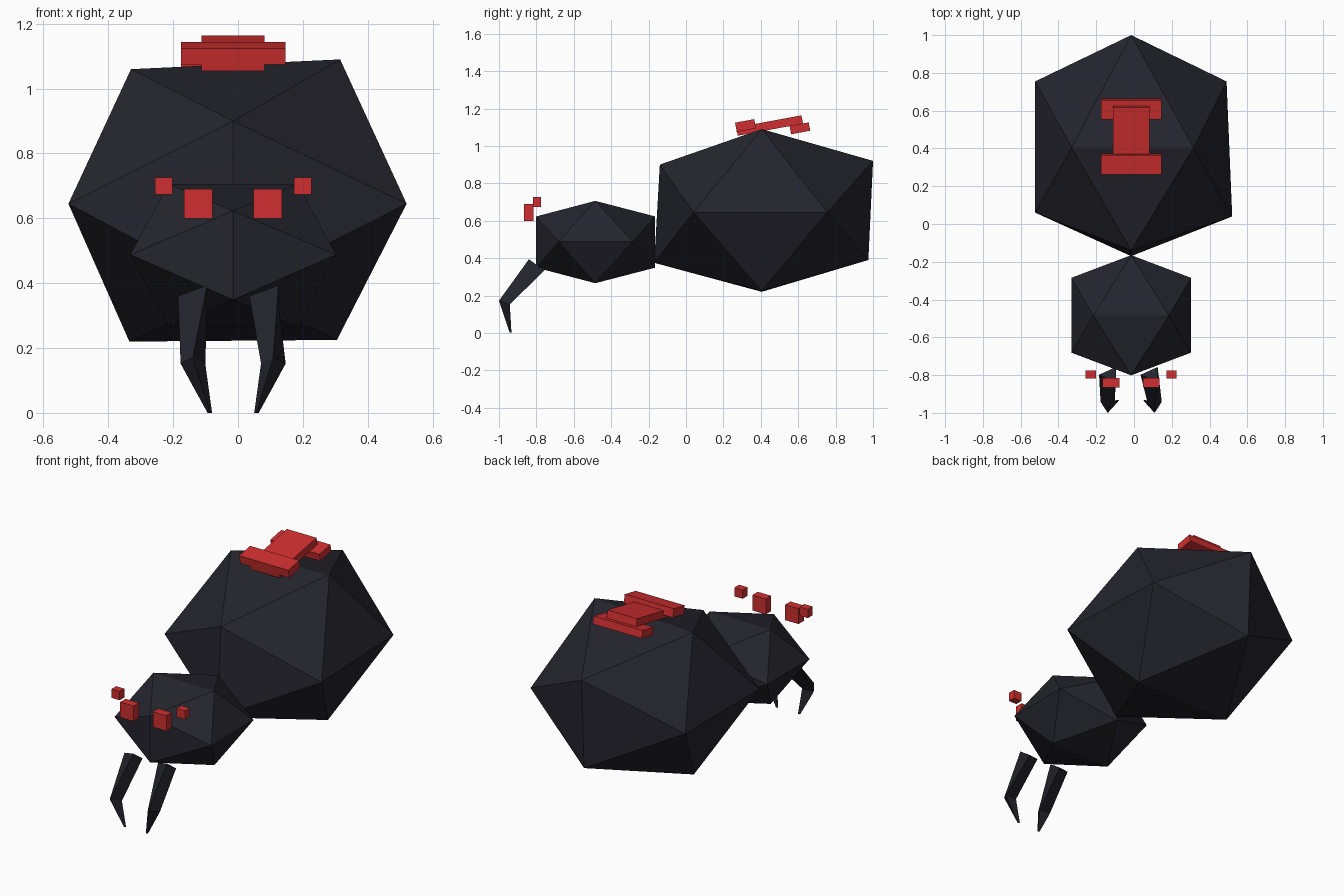
import bpy, bmesh, math
from mathutils import Matrix, Vector

if "Cube" in bpy.data.objects:
    bpy.data.objects.remove(bpy.data.objects["Cube"])

CX = -0.015  # the body's own centre line


def material(name, rgb):
    m = bpy.data.materials.new(name)
    m.diffuse_color = (*rgb, 1)
    m.use_nodes = True
    m.node_tree.nodes["Principled BSDF"].inputs["Base Color"].default_value = m.diffuse_color
    return m


BLACK = material("body black", (0.018, 0.018, 0.027))
RED = material("marking red", (0.62, 0.028, 0.029))


def finish(name, bm, mat):
    bmesh.ops.recalc_face_normals(bm, faces=bm.faces[:])
    me = bpy.data.meshes.new(name)
    bm.to_mesh(me)
    bm.free()
    me.materials.append(mat)
    ob = bpy.data.objects.new(name, me)
    bpy.context.collection.objects.link(ob)
    return ob


def hull(name, points, mat):
    bm = bmesh.new()
    for p in points:
        bm.verts.new(p)
    bmesh.ops.convex_hull(bm, input=bm.verts[:])
    return finish(name, bm, mat)


def box(name, centre, size, tilt=0.0):
    bm = bmesh.new()
    bmesh.ops.create_cube(bm, size=1, matrix=Matrix.Translation(centre)
                          @ Matrix.Rotation(math.radians(tilt), 4, 'X')
                          @ Matrix.Diagonal((*size, 1)))
    return finish(name, bm, RED)


# Abdomen: slightly skewed 20-sided solid
hull("abdomen", [
    (-0.33, 0.405, 1.06), (0.315, 0.405, 1.09), (-0.335, 0.405, 0.22), (0.305, 0.405, 0.225),
    (-0.523, 0.06, 0.645), (0.52, 0.04, 0.645), (-0.523, 0.755, 0.645), (0.49, 0.755, 0.645),
    (CX, -0.14, 0.90), (CX, -0.17, 0.375), (CX, 1.0, 0.92), (CX, 0.975, 0.39)], BLACK)

# Head: regular 20-sided solid from three crossed rectangles
head = []
for s in (-1, 1):
    for t in (-1, 1):
        head += [(CX + 0.2 * s, -0.485, 0.486 + 0.22 * t),
                 (CX + 0.317 * s, -0.483 + 0.198 * t, 0.488),
                 (CX, -0.483 + 0.318 * s, 0.486 + 0.137 * t)]
hull("head", head, BLACK)

# Eyes
for s, side in ((-1, "left"), (1, "right")):
    box("large_eye_" + side, (CX + 0.107 * s, -0.84, 0.645), (0.088, 0.05, 0.091))
    box("small_eye_" + side, (CX + 0.214 * s, -0.797, 0.70), (0.054, 0.044, 0.052))

# Hourglass marking on the back
box("marking_middle", (CX, 0.447, 1.109), (0.194, 0.355, 0.045), 10.5)
box("marking_front", (CX, 0.318, 1.109), (0.322, 0.104, 0.05), 10.5)
box("marking_rear", (CX, 0.609, 1.094), (0.322, 0.104, 0.045), 10.5)

# Fangs: three-sided bent spikes, same root, mirrored bend
for s, side in ((-1, "left"), (1, "right")):
    rx, kx, tx = CX + 0.11 * s, CX + 0.124 * s, CX + 0.072 * s
    rings = [
        [(rx + 0.03, -0.84, 0.394), (rx - 0.06, -0.798, 0.36), (rx + 0.03, -0.757, 0.335)],
        [(kx, -1.0, 0.172), (kx - 0.038, -0.942, 0.152), (kx + 0.038, -0.942, 0.152)],
        [(tx, -0.943, 0.003), (tx - 0.007, -0.933, 0.0), (tx + 0.007, -0.933, 0.0)]]
    bm = bmesh.new()
    loops = [[bm.verts.new(p) for p in r] for r in rings]
    for a, b in zip(loops, loops[1:]):
        for i in range(3):
            j = (i + 1) % 3
            bm.faces.new((a[i], a[j], b[j], b[i]))
    bm.faces.new(loops[0])
    bm.faces.new(loops[-1])
    finish("fang_" + side, bm, BLACK)
